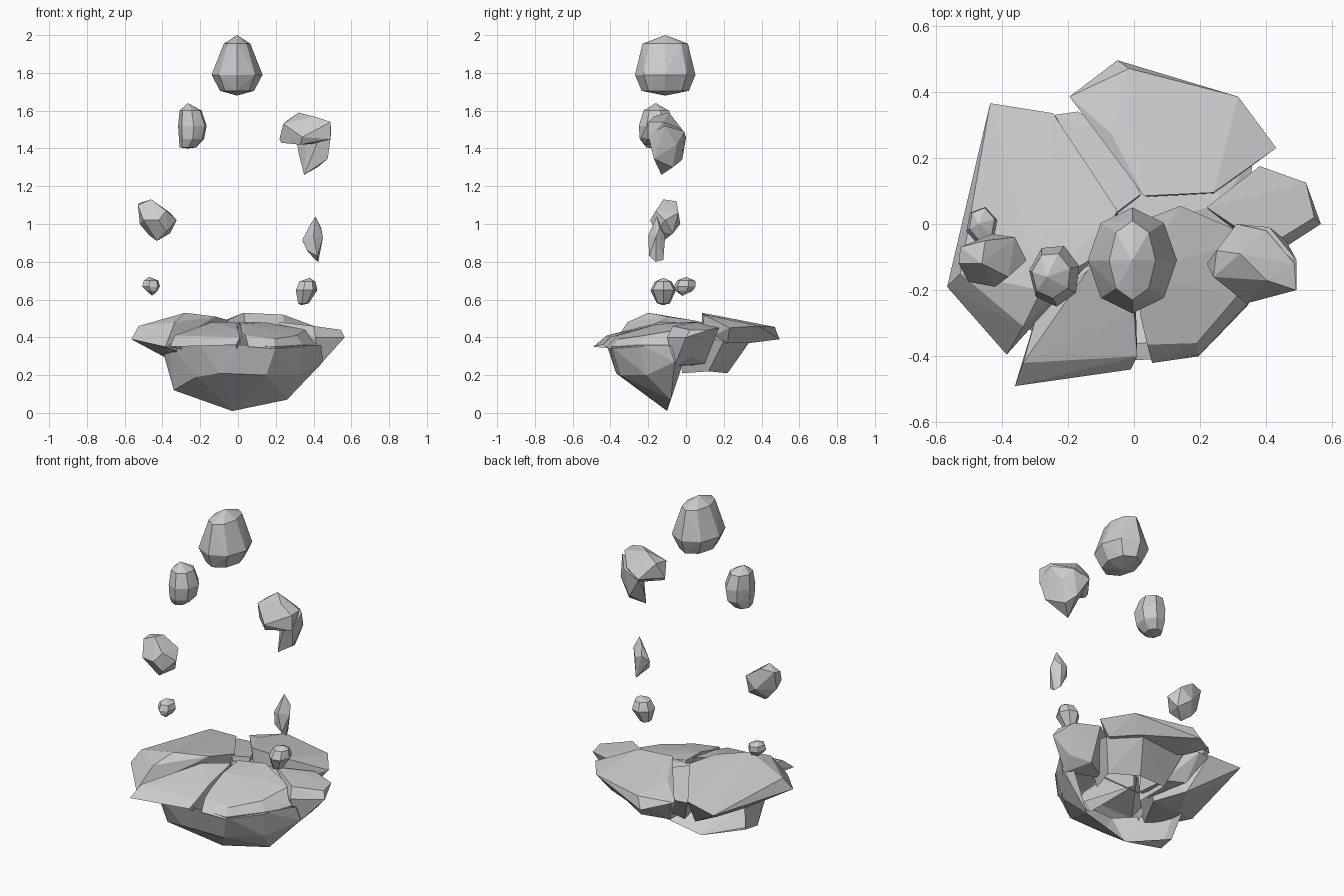
import bpy, bmesh, math
from mathutils import Vector

UP, DOWN, BACK, FRONT = Vector((0, 0, 1)), Vector((0, 0, -1)), Vector((0, 1, 0)), Vector((0, -1, 0))


def shard(name, points, open_sides=()):
    """Flat-faced convex rock chunk around corner points, left open on hidden sides."""
    bm = bmesh.new()
    for p in points:
        bm.verts.new(p)
    bmesh.ops.convex_hull(bm, input=bm.verts)
    loose = [v for v in bm.verts if not v.link_faces]
    bmesh.ops.delete(bm, geom=loose, context='VERTS')
    bmesh.ops.recalc_face_normals(bm, faces=bm.faces)
    bm.normal_update()
    hidden = [f for f in bm.faces if any(f.normal.dot(d) > 0.75 for d in open_sides)]
    bmesh.ops.delete(bm, geom=hidden, context='FACES')
    me = bpy.data.meshes.new(name)
    bm.to_mesh(me)
    bm.free()
    ob = bpy.data.objects.new(name, me)
    bpy.context.collection.objects.link(ob)
    return ob


def pebble(name, top, bottom, rings, sides=8, turn=0.0):
    """Floating rock: end points plus stacked elliptical rings (cx, cy, z, rx, ry)."""
    pts = [top, bottom]
    for cx, cy, z, rx, ry in rings:
        for i in range(sides):
            a = turn + 2 * math.pi * i / sides
            pts.append((cx + rx * math.cos(a), cy + ry * math.sin(a), z))
    return shard(name, pts)


# floating rocks, highest to lowest
pebble("top_rock", (-0.005, -0.11, 2.0), (-0.005, -0.11, 1.68),
       [(-0.005, -0.11, 1.955, 0.07, 0.12), (-0.005, -0.11, 1.79, 0.135, 0.16),
        (-0.005, -0.11, 1.705, 0.09, 0.125)])
pebble("upper_left_rock", (-0.265, -0.16, 1.64), (-0.265, -0.155, 1.40),
       [(-0.25, -0.155, 1.60, 0.06, 0.07), (-0.24, -0.155, 1.52, 0.078, 0.095),
        (-0.245, -0.155, 1.45, 0.068, 0.09), (-0.265, -0.155, 1.405, 0.045, 0.055)], 7, 0.3)
shard("upper_right_rock_cap", [
    (0.22, -0.12, 1.45), (0.24, -0.16, 1.53), (0.25, -0.08, 1.54), (0.31, 0, 1.46),
    (0.32, -0.09, 1.59), (0.40, -0.17, 1.57), (0.40, -0.02, 1.50), (0.485, -0.12, 1.54),
    (0.49, -0.20, 1.54), (0.49, -0.20, 1.45), (0.34, -0.24, 1.46), (0.45, -0.12, 1.43),
    (0.23, -0.13, 1.43), (0.33, -0.22, 1.42), (0.35, -0.04, 1.42)])
shard("upper_right_rock_tail", [
    (0.31, 0.0, 1.455), (0.41, -0.01, 1.49), (0.492, -0.11, 1.52), (0.492, -0.20, 1.47),
    (0.475, -0.17, 1.345), (0.46, -0.05, 1.42), (0.35, -0.13, 1.26), (0.38, -0.02, 1.34),
    (0.32, -0.06, 1.38), (0.42, -0.07, 1.30), (0.36, -0.12, 1.43), (0.42, -0.18, 1.43)])
shard("middle_left_rock", [
    (-0.53, -0.12, 1.10), (-0.525, -0.07, 1.11), (-0.46, -0.12, 1.13), (-0.45, -0.05, 1.12),
    (-0.325, -0.11, 1.02), (-0.36, -0.04, 1.06), (-0.38, -0.16, 1.07), (-0.42, -0.19, 1.02),
    (-0.50, -0.175, 1.02), (-0.52, -0.10, 1.0), (-0.43, -0.03, 1.0), (-0.36, -0.07, 0.95),
    (-0.43, -0.12, 0.91), (-0.38, -0.16, 0.96), (-0.47, -0.09, 0.94)])
shard("middle_right_rock", [
    (0.41, -0.155, 1.04), (0.385, -0.14, 1.0), (0.44, -0.14, 0.98), (0.34, -0.15, 0.915),
    (0.40, -0.20, 0.94), (0.41, -0.11, 0.94), (0.45, -0.16, 0.93), (0.37, -0.115, 0.95),
    (0.365, -0.18, 0.86), (0.425, -0.16, 0.80), (0.41, -0.12, 0.81), (0.42, -0.195, 0.83)])
pebble("small_left_rock", (-0.47, 0.0, 0.72), (-0.455, -0.02, 0.62),
       [(-0.46, 0.0, 0.70, 0.04, 0.05), (-0.46, -0.005, 0.67, 0.049, 0.058),
        (-0.455, -0.01, 0.645, 0.03, 0.045)], 6, 0.3)
pebble("small_right_rock", (0.38, -0.12, 0.715), (0.335, -0.12, 0.57),
       [(0.365, -0.12, 0.695, 0.045, 0.045), (0.36, -0.12, 0.65, 0.06, 0.07),
        (0.345, -0.12, 0.58, 0.03, 0.035)], 7)

# broken base: lower front bowl, a hollow shell open at the top and back
shard("front_bowl", [
    (-0.36, -0.28, 0.37), (-0.20, -0.42, 0.36), (0.04, -0.41, 0.36), (0.20, -0.395, 0.35),
    (0.34, -0.245, 0.36), (0.44, -0.09, 0.36), (-0.41, -0.15, 0.37), (-0.28, -0.30, 0.25),
    (-0.22, -0.34, 0.19), (-0.10, -0.37, 0.21), (0.15, -0.35, 0.20), (-0.34, -0.18, 0.12),
    (-0.33, -0.08, 0.13), (-0.03, -0.10, 0.01), (0.26, -0.08, 0.07), (0.45, -0.06, 0.27),
    (0.32, -0.21, 0.20), (-0.36, -0.03, 0.28), (0.42, -0.01, 0.28), (0.0, -0.02, 0.25)],
    (UP, BACK))
# left plate, sloping down to the back
shard("left_plate", [
    (-0.435, 0.365, 0.41), (-0.245, 0.335, 0.43), (-0.05, 0.04, 0.49), (-0.12, -0.10, 0.51),
    (-0.28, -0.20, 0.53), (-0.335, -0.31, 0.48), (-0.525, -0.15, 0.46), (-0.565, -0.19, 0.39),
    (-0.385, -0.395, 0.35), (-0.28, -0.25, 0.35), (-0.36, 0.22, 0.33), (-0.20, 0.20, 0.25),
    (-0.12, 0.02, 0.24), (-0.36, -0.05, 0.28)])
# back plate and the chunk below it
shard("back_plate", [
    (-0.07, 0.275, 0.49), (0.03, 0.085, 0.53), (0.24, 0.095, 0.52), (0.43, 0.23, 0.45),
    (0.315, 0.385, 0.46), (-0.015, 0.47, 0.455), (-0.05, 0.495, 0.39), (-0.195, 0.385, 0.43),
    (-0.05, 0.25, 0.38), (0.05, 0.08, 0.38), (0.24, 0.09, 0.38), (0.36, 0.22, 0.37), (0.25, 0.34, 0.37)])
shard("back_chunk", [
    (-0.10, 0.30, 0.41), (0.22, 0.34, 0.38), (0.36, 0.20, 0.38), (0.34, 0.02, 0.42), (-0.04, -0.02, 0.46),
    (0.26, 0.06, 0.46), (0.30, -0.05, 0.44), (-0.04, 0.20, 0.22), (0.14, 0.22, 0.21), (0.28, 0.12, 0.22),
    (0.24, -0.02, 0.21), (-0.04, 0.0, 0.22)], (FRONT, DOWN))
# rift filler between left and back plates
shard("rift_chunk", [
    (-0.24, 0.33, 0.42), (-0.17, 0.34, 0.42), (-0.07, 0.275, 0.44), (0.02, 0.09, 0.47), (-0.06, 0.03, 0.48),
    (-0.16, 0.24, 0.27), (-0.04, 0.20, 0.26), (-0.02, 0.02, 0.26), (-0.10, 0.02, 0.26)])
# right plate
shard("right_plate", [
    (0.38, 0.175, 0.45), (0.52, 0.125, 0.44), (0.545, 0.02, 0.44), (0.565, 0.0, 0.40), (0.41, -0.10, 0.40),
    (0.40, -0.07, 0.46), (0.22, 0.05, 0.48), (0.24, 0.02, 0.25), (0.43, -0.06, 0.25), (0.47, 0.03, 0.30),
    (0.38, 0.10, 0.26)])
# front right plate
shard("front_right_plate", [
    (0.14, 0.055, 0.48), (0.0, 0.0, 0.48), (0.01, -0.15, 0.47), (0.02, -0.28, 0.43), (0.04, -0.365, 0.41),
    (0.055, -0.42, 0.35), (0.195, -0.40, 0.34), (0.19, -0.36, 0.39), (0.31, -0.22, 0.41), (0.345, -0.245, 0.35),
    (0.42, -0.08, 0.36), (0.36, -0.04, 0.44), (0.14, 0.05, 0.30), (0.0, 0.0, 0.30)], (DOWN, BACK))
# front left plate
shard("front_left_plate", [
    (-0.14, -0.14, 0.48), (-0.01, -0.05, 0.48), (0.0, -0.27, 0.44), (0.01, -0.40, 0.40), (-0.01, -0.44, 0.36),
    (-0.185, -0.44, 0.35), (-0.36, -0.49, 0.35), (-0.335, -0.42, 0.41), (-0.19, -0.395, 0.41),
    (-0.29, -0.26, 0.41), (-0.27, -0.25, 0.33), (0.0, -0.36, 0.30), (-0.16, -0.37, 0.29), (0.0, -0.05, 0.30)],
    (DOWN, BACK))
